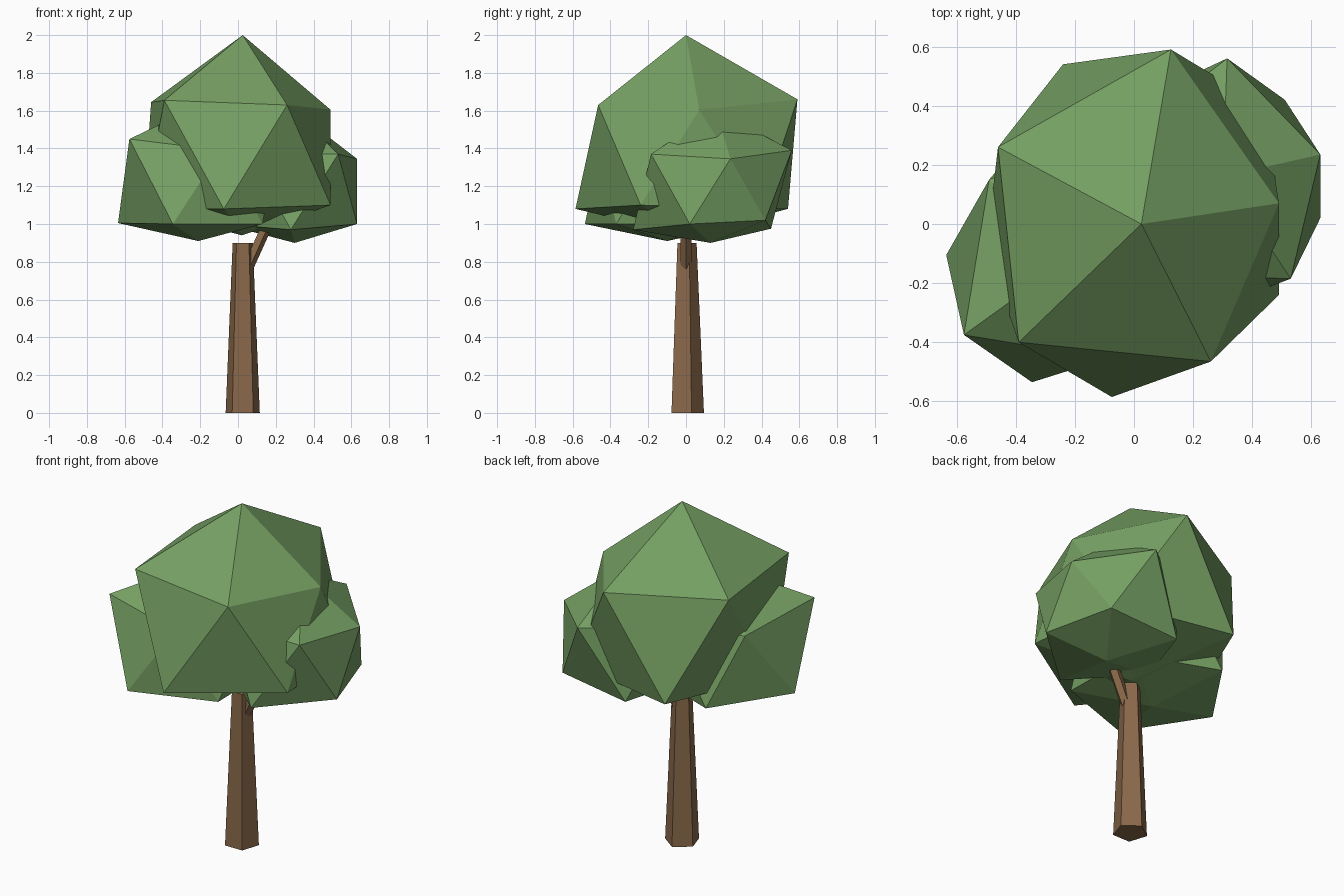
import bpy
import bmesh
from math import cos, sin, radians
from mathutils import Vector

default_cube = bpy.data.objects.get("Cube")
if default_cube:
    bpy.data.objects.remove(default_cube, do_unlink=True)


def make_material(name, color):
    material = bpy.data.materials.new(name)
    material.use_nodes = True
    material.diffuse_color = color
    shader = material.node_tree.nodes["Principled BSDF"]
    shader.inputs["Base Color"].default_value = color
    shader.inputs["Roughness"].default_value = 0.9
    return material


leaf_green = make_material("leaf green", (0.18, 0.35, 0.125, 1))
bark_brown = make_material("bark brown", (0.25, 0.14, 0.068, 1))


def add_object(name, bm, material):
    bmesh.ops.recalc_face_normals(bm, faces=bm.faces[:])
    mesh = bpy.data.meshes.new(name)
    bm.to_mesh(mesh)
    bm.free()
    mesh.materials.append(material)
    obj = bpy.data.objects.new(name, mesh)
    bpy.context.collection.objects.link(obj)
    return obj


def leaf_clump(name, top, upper_ring, lower_ring, bottom):
    """Uneven twenty-sided clump: two staggered rings of five between two tips."""
    bm = bmesh.new()
    tip, base = bm.verts.new(top), bm.verts.new(bottom)
    upper = [bm.verts.new(point) for point in upper_ring]
    lower = [bm.verts.new(point) for point in lower_ring]
    for i in range(5):
        j = (i + 1) % 5
        bm.faces.new((tip, upper[i], upper[j]))
        bm.faces.new((upper[i], lower[i], upper[j]))
        bm.faces.new((upper[j], lower[i], lower[j]))
        bm.faces.new((base, lower[j], lower[i]))
    return add_object(name, bm, leaf_green)


def tapered_limb(name, start, end, start_radius, end_radius, side, front, turn):
    """Five-sided limb whose end rings lie in the plane of side and front."""
    bm = bmesh.new()
    rings = []
    for center, radius in ((start, start_radius), (end, end_radius)):
        ring = []
        for i in range(5):
            angle = radians(turn + i * 72)
            offset = Vector(side) * cos(angle) + Vector(front) * sin(angle)
            ring.append(bm.verts.new(Vector(center) + offset * radius))
        rings.append(ring)
        bm.faces.new(ring)
    for i in range(5):
        j = (i + 1) % 5
        bm.faces.new((rings[0][i], rings[0][j], rings[1][j], rings[1][i]))
    return add_object(name, bm, bark_brown)


# Trunk and the short branch leaving its left side
tapered_limb("trunk", (0.025, 0, 0), (0.025, 0, 0.9), 0.095, 0.056,
             (1, 0, 0), (0, 1, 0), 18)
tapered_limb("branch", (0.053, 0, 0.775), (0.18, 0, 1.055), 0.031, 0.031,
             (0.91, 0, -0.41), (0, 1, 0), 0)

# Large central crown; rings run counterclockwise
leaf_clump(
    "main_crown", (0.025, 0, 2),
    [(0.49, 0.07, 1.605), (0.125, 0.59, 1.66), (-0.46, 0.26, 1.645),
     (-0.39, -0.4, 1.655), (0.26, -0.465, 1.63)],
    [(0.44, 0.4, 1.08), (-0.24, 0.54, 1.08), (-0.5, -0.08, 1.08),
     (-0.075, -0.585, 1.08), (0.49, -0.24, 1.1)],
    (0.02, 0, 0.94))

# Smaller clump on the left, carried by the branch
leaf_clump(
    "left_crown", (0.3, 0.16, 1.6),
    [(0.63, 0.235, 1.345), (0.315, 0.56, 1.39), (-0.06, 0.27, 1.37),
     (0.06, -0.17, 1.37), (0.53, -0.185, 1.37)],
    [(0.51, 0.42, 1.02), (0.08, 0.45, 0.975), (-0.08, 0.03, 1),
     (0.28, -0.28, 0.97), (0.63, 0.02, 1)],
    (0.3, 0.13, 0.9))

# Smaller clump on the right
leaf_clump(
    "right_crown", (-0.22, -0.12, 1.62),
    [(0.2, -0.12, 1.4), (-0.09, 0.29, 1.4), (-0.49, 0.15, 1.4),
     (-0.575, -0.375, 1.45), (-0.09, -0.455, 1.39)],
    [(0.12, 0.14, 1), (-0.35, 0.316, 1), (-0.635, -0.105, 1.005),
     (-0.345, -0.535, 1), (0.13, -0.37, 1)],
    (-0.21, -0.1, 0.91))
